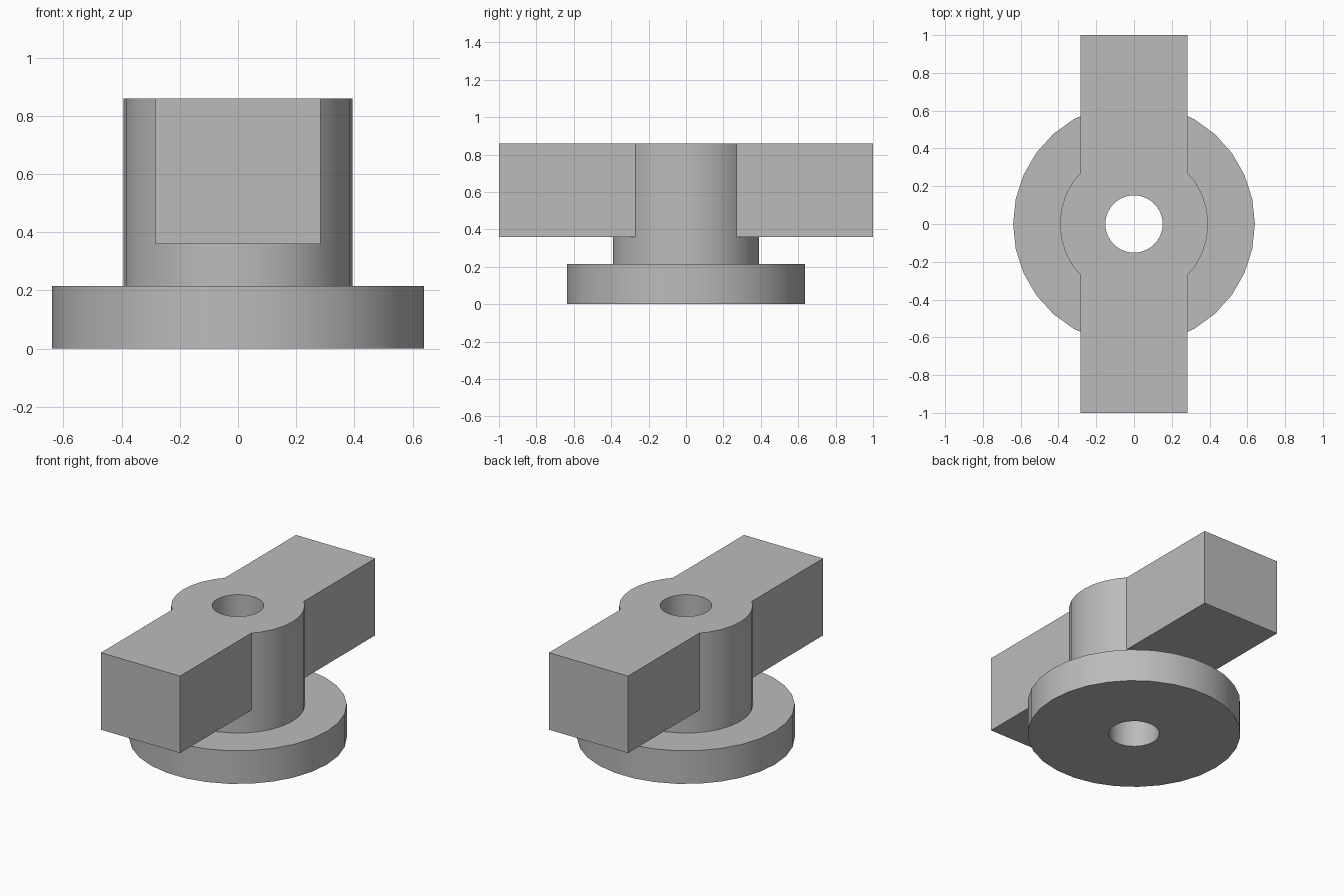
import bpy, bmesh
from math import cos, sin, tau

if "Cube" in bpy.data.objects:
    bpy.data.objects.remove(bpy.data.objects["Cube"])

GREY = (0.5, 0.5, 0.5, 1)
SEGMENTS = 30
BASE_R, HUB_R, BORE_R = 0.64, 0.393, 0.152
BASE_TOP, ARM_BOTTOM, TOP = 0.215, 0.36, 0.86
ARM_HALF_WIDTH = 0.284

mat = bpy.data.materials.new("plain grey")
mat.use_nodes = True
mat.diffuse_color = GREY
mat.node_tree.nodes["Principled BSDF"].inputs["Base Color"].default_value = GREY


def make_object(name, bm):
    bmesh.ops.recalc_face_normals(bm, faces=bm.faces)
    mesh = bpy.data.meshes.new(name)
    bm.to_mesh(mesh)
    bm.free()
    mesh.materials.append(mat)
    obj = bpy.data.objects.new(name, mesh)
    bpy.context.collection.objects.link(obj)
    return obj


def turned(name, profile, segments):
    """Solid of revolution from (radius, height) pairs, capped at both ends."""
    bm = bmesh.new()
    rings = [[bm.verts.new((r * cos(tau * i / segments), r * sin(tau * i / segments), z))
              for i in range(segments)] for r, z in profile]
    for low, high in zip(rings, rings[1:]):
        for i in range(segments):
            j = (i + 1) % segments
            bm.faces.new((low[i], low[j], high[j], high[i]))
    bm.faces.new(rings[0])
    bm.faces.new(rings[-1])
    return make_object(name, bm)


def combine(target, tool, operation):
    mod = target.modifiers.new(operation.title(), "BOOLEAN")
    mod.operation = operation
    mod.solver = "EXACT"
    mod.object = tool
    bpy.context.view_layer.objects.active = target
    bpy.ops.object.modifier_apply(modifier=mod.name)
    bpy.data.objects.remove(tool)


# Round base flange and central hub
body = turned("flanged_hub_with_arms", [(BASE_R, 0), (BASE_R, BASE_TOP),
                                        (HUB_R, BASE_TOP), (HUB_R, TOP)], SEGMENTS)

# Rectangular bar forming the two opposite arms
bm = bmesh.new()
bmesh.ops.create_cube(bm, size=1)
for v in bm.verts:
    v.co.x *= 2 * ARM_HALF_WIDTH
    v.co.y *= 2
    v.co.z = TOP if v.co.z > 0 else ARM_BOTTOM
combine(body, make_object("arm_bar", bm), "UNION")

# Bore running through the whole part
combine(body, turned("bore_cutter", [(BORE_R, -0.1), (BORE_R, TOP + 0.1)], SEGMENTS), "DIFFERENCE")

# Smooth round walls, sharp edges elsewhere
bpy.ops.object.select_all(action="DESELECT")
body.select_set(True)
bpy.context.view_layer.objects.active = body
bpy.ops.object.shade_smooth_by_angle(angle=0.5)
